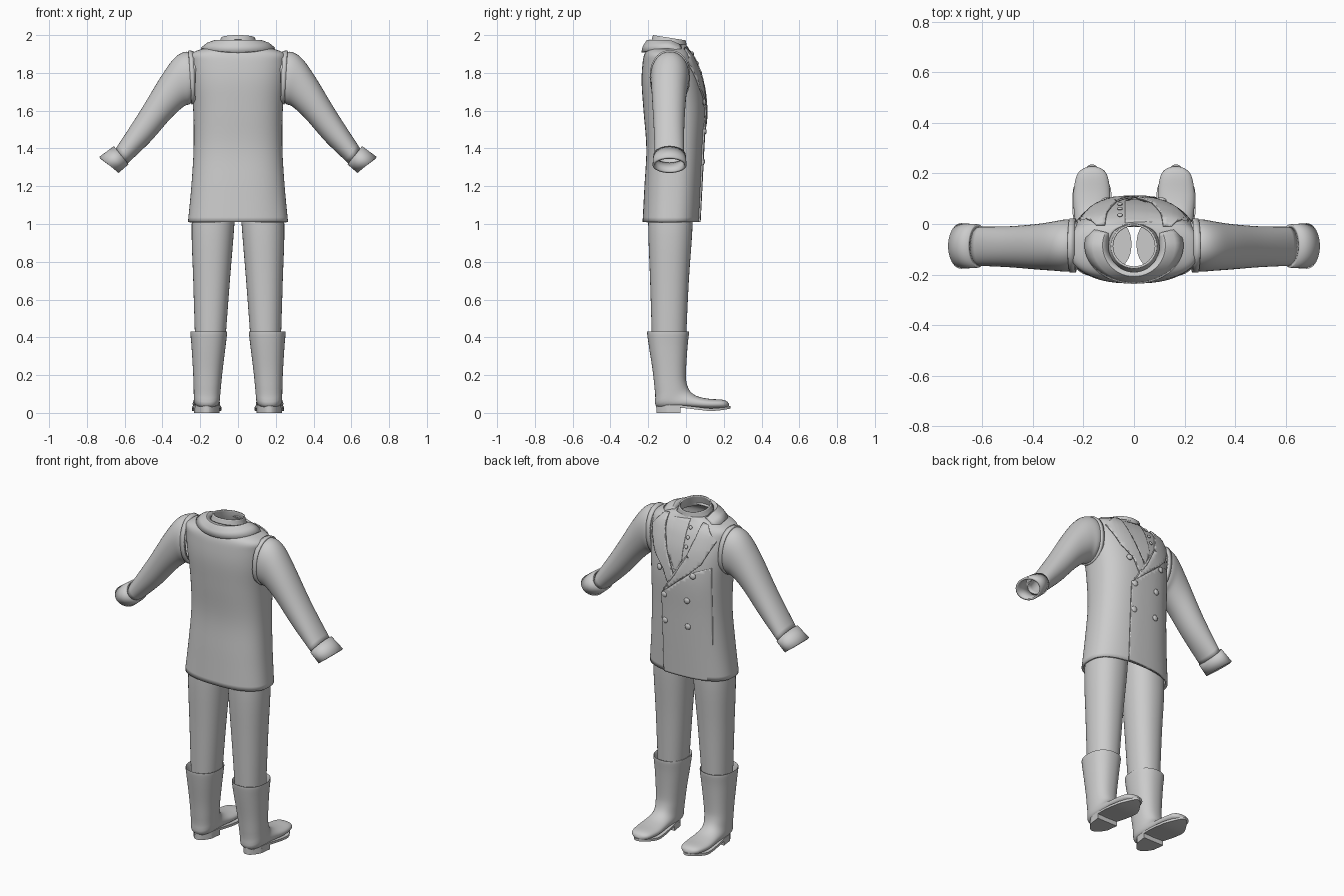
import bpy, bmesh, math
from mathutils import Vector

default = bpy.data.objects.get("Cube")
if default:
    bpy.data.objects.remove(default, do_unlink=True)

grey = bpy.data.materials.new("plain grey")
grey.use_nodes = True
grey.diffuse_color = (0.6, 0.6, 0.6, 1)
grey.node_tree.nodes["Principled BSDF"].inputs["Base Color"].default_value = (0.6, 0.6, 0.6, 1)


def finish(name, bm, thickness=0, offset=-1, angle=40):
    """Turn a bmesh into a smooth shaded object, with an optional shell."""
    bmesh.ops.recalc_face_normals(bm, faces=bm.faces)
    mesh = bpy.data.meshes.new(name)
    bm.to_mesh(mesh)
    bm.free()
    obj = bpy.data.objects.new(name, mesh)
    bpy.context.collection.objects.link(obj)
    mesh.materials.append(grey)
    bpy.ops.object.select_all(action="DESELECT")
    obj.select_set(True)
    bpy.context.view_layer.objects.active = obj
    bpy.ops.object.shade_smooth_by_angle(angle=math.radians(angle))
    if thickness:
        shell = obj.modifiers.new("shell", "SOLIDIFY")
        shell.thickness, shell.offset = thickness, offset
    return obj


def resample(rows, steps):
    """Catmull-Rom interpolation of section rows."""
    out = []
    for i in range(len(rows) - 1):
        quad = [rows[max(i - 1, 0)], rows[i], rows[i + 1], rows[min(i + 2, len(rows) - 1)]]
        for k in range(steps):
            t = k / steps
            out.append([b + t / 2 * (c - a + t * (2 * a - 5 * b + 4 * c - d + t * (3 * (b - c) + d - a)))
                        for a, b, c, d in zip(*quad)])
    return out + [list(rows[-1])]


def power(v, n):
    return math.copysign(abs(v) ** (2 / n), v)


def loft(name, rows, place, steps=4, n=2, sides=40, caps=False, thickness=0):
    """Skin sections: two opposite points (a, b) in a plane, half width and centre across it."""
    bm = bmesh.new()
    rings = []
    for a0, a1, b0, b1, w, c in resample(rows, steps):
        ring = []
        for k in range(sides):
            t = math.tau * k / sides
            u, v = power(math.cos(t), n), power(math.sin(t), n)
            p = (a0 + b0 + u * (a0 - b0)) / 2
            q = (a1 + b1 + u * (a1 - b1)) / 2
            ring.append(bm.verts.new(place(p, q, c + v * w)))
        rings.append(ring)
    for r, s in zip(rings, rings[1:]):
        for k in range(sides):
            j = (k + 1) % sides
            bm.faces.new((r[k], r[j], s[j], s[k]))
    if caps:
        bm.faces.new(rings[0])
        bm.faces.new(rings[-1])
    return finish(name, bm, thickness)


def upright(p, q, r):
    return (r, p, q)


# Coat body: front y, z, back y, z, half width, centre
BODY_POWER = 2.5
body = [
    (0.07, 1.01, -0.23, 1.01, 0.265, 0), (0.08, 1.2, -0.22, 1.2, 0.247, 0),
    (0.09, 1.4, -0.21, 1.4, 0.235, 0), (0.1, 1.6, -0.225, 1.6, 0.237, 0),
    (0.085, 1.75, -0.235, 1.75, 0.25, 0), (0.055, 1.85, -0.23, 1.85, 0.255, 0),
    (0.03, 1.9, -0.22, 1.9, 0.25, 0), (0.01, 1.93, -0.2, 1.93, 0.18, 0),
    (0.0, 1.95, -0.18, 1.95, 0.1, 0)]
loft("coat_body", body, upright, 5, BODY_POWER, 64, thickness=0.012)
body_rows = resample(body, 5)


def front_y(x, z):
    """Depth of the coat front at a given place."""
    for r, s in zip(body_rows, body_rows[1:]):
        if z <= s[1]:
            break
    t = min(max((z - r[1]) / (s[1] - r[1]), 0), 1)
    front, _, back, _, w, _ = [a + (b - a) * t for a, b in zip(r, s)]
    side = max(1 - abs(x / w) ** BODY_POWER, 0) ** (1 / BODY_POWER)
    return (front + back + (front - back) * side) / 2


def patch(name, outline, lift, thickness=0.009):
    """Cloth panel draped on the coat front from an (x, z) outline."""
    bm = bmesh.new()
    bm.faces.new([bm.verts.new((x, 0, z)) for x, z in outline])
    bmesh.ops.triangulate(bm, faces=bm.faces)
    for axis, first, count in (((1, 0, 0), -0.25, 25), ((0, 0, 1), 1, 48)):
        for k in range(count):
            bmesh.ops.bisect_plane(bm, geom=bm.verts[:] + bm.edges[:] + bm.faces[:],
                                   plane_co=Vector(axis) * (first + k * 0.02), plane_no=axis)
    for v in bm.verts:
        v.co.y = front_y(v.co.x, v.co.z) + lift(v.co.x)
    return finish(name, bm, thickness, 0)


# Overlapping front panel, lapels and shirt placket
patch("front_flap", [(0.095, 1.01), (0.095, 1.5), (-0.1, 1.66), (-0.2, 1.7), (-0.2, 1.01)],
      lambda x: 0.002 + 0.04 * x)
lapel = [(0.09, 1.5), (-0.085, 1.65), (-0.155, 1.72), (-0.215, 1.85), (-0.17, 1.86),
         (-0.185, 1.885), (-0.15, 1.925), (-0.115, 1.935), (-0.105, 1.87), (-0.07, 1.76), (0, 1.63)]
patch("right_lapel", lapel, lambda x: 0.009)
left_outline = [(-x, z) for x, z in lapel[1:-1]] + [(0.01, 1.62), (0.05, 1.57)]
patch("left_lapel", left_outline, lambda x: 0.005)
patch("shirt_placket", [(-0.035, 1.72), (-0.035, 1.94), (0.1, 1.92), (0.06, 1.74), (0, 1.64)],
      lambda x: -0.001 - 0.04 * x, 0.006)


# Buttons facing out of the cloth
def button(name, x, z, radius):
    e = 0.01
    normal = Vector(((front_y(x - e, z) - front_y(x + e, z)) / (2 * e), 1,
                     (front_y(x, z - e) - front_y(x, z + e)) / (2 * e))).normalized()
    bm = bmesh.new()
    bmesh.ops.create_uvsphere(bm, u_segments=16, v_segments=8, radius=radius)
    turn = normal.to_track_quat("Z", "Y")
    for v in bm.verts:
        v.co.z *= 0.5
        v.co = turn @ v.co + Vector((x, front_y(x, z), z)) + normal * 0.008
    finish(name, bm)


for row, (x, z) in enumerate([(0.075, 1.33), (0.075, 1.49), (0.11, 1.645)]):
    button(f"left_button_{row}", x, z, 0.018)
    button(f"right_button_{row}", -x, z, 0.018)
for row in range(3):
    button(f"shirt_button_{row}", -0.055, 1.8 + row * 0.05, 0.011)

# Neck band, tilted towards the front
loft("neck_band", [(0.015, 1.9, -0.195, 1.93, 0.115, 0), (0.004, 1.94, -0.185, 1.965, 0.1, 0),
                   (0.0, 1.972, -0.175, 2.0, 0.09, 0)], upright, 4, thickness=0.008)

# Folded collar around the back of the neck
bm = bmesh.new()
previous = None
for k in range(33):
    t = math.radians(-205 + 230 * k / 32)
    c, s = math.cos(t), math.sin(t)
    fall = max(s, 0) * 0.05
    strip = [bm.verts.new((c * rx, -0.085 + s * ry, z - drop * s * s - fall))
             for rx, ry, z, drop in ((0.105, 0.105, 1.955, -0.015), (0.125, 0.12, 1.968, 0),
                                     (0.16, 0.138, 1.955, 0.015), (0.192, 0.146, 1.93, 0.022))]
    if previous:
        for j in range(3):
            bm.faces.new((previous[j], previous[j + 1], strip[j + 1], strip[j]))
    previous = strip
finish("collar", bm, 0.012, 0)

# Sleeves, legs and boots on both sides
for side, m in (("left", 1), ("right", -1)):
    def arm(p, q, r):
        return (m * p, r, q)

    def leg(p, q, r):
        return (m * r, p, q)

    loft(side + "_armhole_band", [(0.235, 1.915, 0.225, 1.64, 0.107, -0.085),
                                  (0.262, 1.92, 0.245, 1.632, 0.107, -0.085)],
         arm, 1, 2.2, thickness=0.012)
    loft(side + "_sleeve", [
        (0.22, 1.895, 0.23, 1.66, 0.095, -0.085), (0.275, 1.912, 0.255, 1.635, 0.103, -0.085),
        (0.335, 1.88, 0.29, 1.62, 0.098, -0.087), (0.405, 1.785, 0.36, 1.555, 0.09, -0.09),
        (0.52, 1.595, 0.465, 1.435, 0.081, -0.09), (0.65, 1.395, 0.585, 1.32, 0.077, -0.088)],
        arm, 5, 2.1, thickness=0.008)
    loft(side + "_cuff", [(0.657, 1.412, 0.58, 1.316, 0.086, -0.087),
                          (0.735, 1.355, 0.632, 1.27, 0.09, -0.087)], arm, 2, thickness=0.012)

    loft(side + "_trouser_leg", [
        (0.03, 1.2, -0.19, 1.2, 0.105, 0.115), (0.035, 1.0, -0.2, 1.0, 0.113, 0.132),
        (0.015, 0.7, -0.19, 0.7, 0.097, 0.14), (0.0, 0.38, -0.18, 0.38, 0.08, 0.147)],
        leg, 4, 2.2, caps=True)

    loft(side + "_boot", [
        (0.005, 0.36, -0.19, 0.36, 0.07, 0.155), (0.01, 0.42, -0.2, 0.42, 0.09, 0.155),
        (0.016, 0.424, -0.206, 0.424, 0.097, 0.155), (0.008, 0.35, -0.196, 0.35, 0.09, 0.156),
        (0.0, 0.22, -0.176, 0.22, 0.078, 0.16), (0.003, 0.16, -0.163, 0.1, 0.072, 0.163),
        (0.022, 0.115, -0.15, 0.03, 0.069, 0.165), (0.06, 0.088, -0.01, 0.026, 0.069, 0.167),
        (0.12, 0.075, 0.11, 0.02, 0.073, 0.167), (0.19, 0.07, 0.185, 0.022, 0.062, 0.166),
        (0.218, 0.06, 0.216, 0.026, 0.04, 0.165), (0.228, 0.045, 0.228, 0.032, 0.01, 0.165)],
        leg, 4, 2.3, caps=True)

    # Sole bends up at the waist and toe; the heel is a short block
    def shoe_slab(name, start, end, low, high):
        bm = bmesh.new()
        loops = ([], [])
        for k in range(25):
            y = start + (end - start) * (1 - math.cos(math.pi * k / 24)) / 2
            ball = 0.068 + 0.01 * math.sin((y + 0.03) * 14)
            w = ball * min(1, math.sqrt(max(0, (y + 0.158) / 0.06)),
                           math.sqrt(max(0, (0.236 - y) / 0.09)))
            for loop, height in zip(loops, (low, high)):
                loop.append([bm.verts.new((m * (0.166 + d * max(w, 0.004)), y, height(y))) for d in (-1, 1)])
        for loop in loops:
            for p, q in zip(loop, loop[1:]):
                bm.faces.new((p[0], p[1], q[1], q[0]))
        for p, q, r, s in zip(loops[0], loops[0][1:], loops[1], loops[1][1:]):
            for d in (0, 1):
                bm.faces.new((p[d], q[d], s[d], r[d]))
        for i in (0, -1):
            bm.faces.new(loops[0][i] + loops[1][i][::-1])
        finish(f"{side}_{name}", bm)

    def sole_z(y):
        return 0.01 + 1.0 * (y - 0.12) ** 2 if y > 0.12 else 0.01 + 0.018 * min(1, (0.12 - y) / 0.15)

    shoe_slab("sole", -0.158, 0.236, sole_z, lambda y: sole_z(y) + 0.014)
    shoe_slab("heel", -0.156, -0.03, lambda y: 0, lambda y: 0.029)
